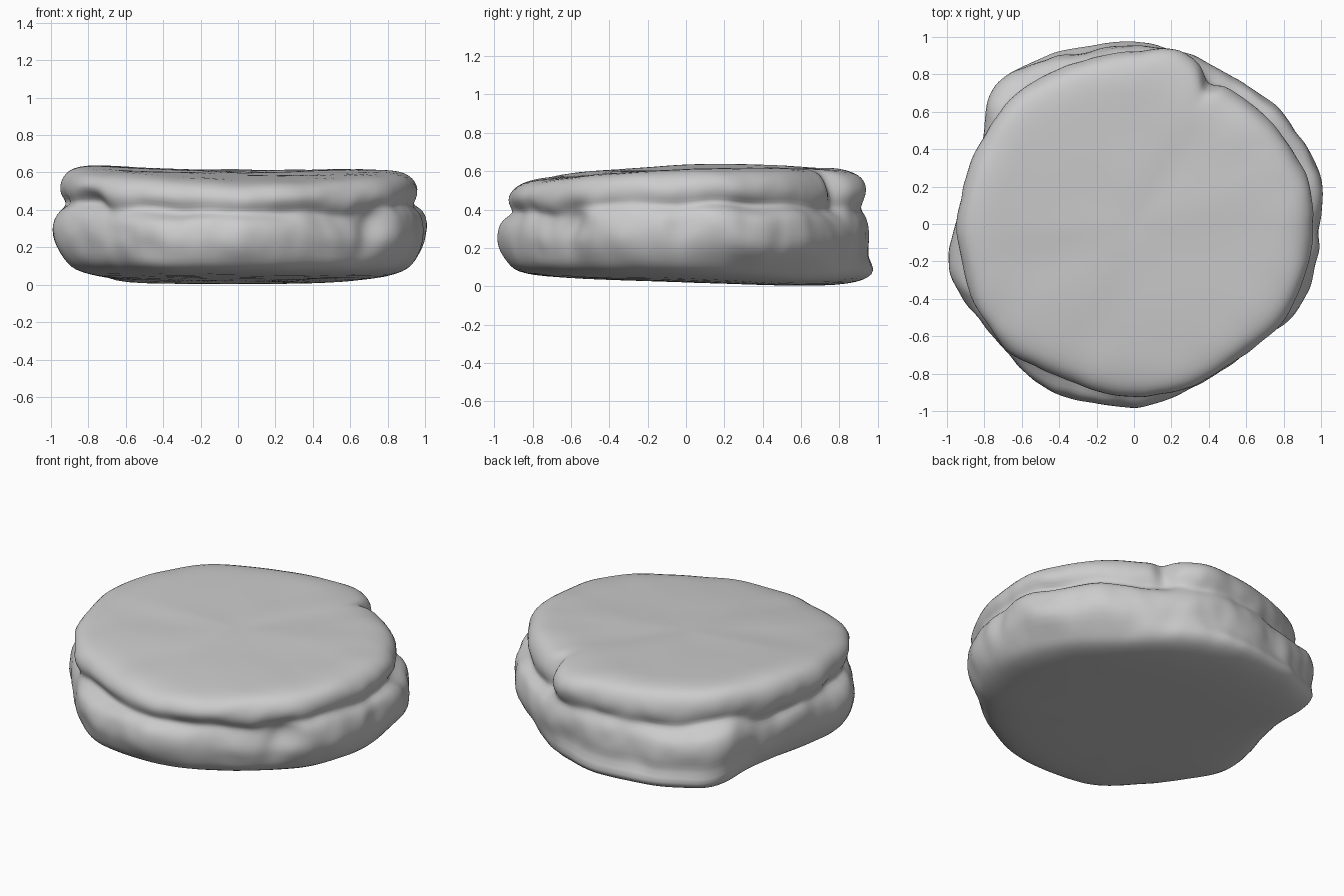
import bpy
import bmesh
import math
from mathutils import Vector, noise

cube = bpy.data.objects.get("Cube")
if cube:
    bpy.data.objects.remove(cube, do_unlink=True)

COLUMNS = 144

# Outline radii in hundredths, every 15 degrees from +x, for three levels
foot = [95, 94, 91, 89, 92, 96, 99, 100, 103, 105, 89, 85,
        90, 96, 95, 94, 97, 95, 93, 91, 89, 89, 94, 95]
belly = [100, 103, 101, 97, 95, 95, 96, 96, 100, 104, 93, 91,
         96, 102, 98, 97, 101, 98, 98, 94, 92, 92, 99, 100]
upper = [95, 95, 92, 89, 88, 95, 92, 91, 92, 94, 93, 93,
         94, 94, 95, 95, 91, 91, 92, 92, 91, 92, 95, 95]

# Vertical profile: outline, share of its radius, share of the height
profile = [(foot, .3, 0), (foot, .6, 0), (foot, .8, .01), (foot, .9, .035),
           (foot, .96, .07), (foot, 1, .14), (belly, .985, .25), (belly, 1, .35),
           (belly, 1, .45), (belly, .985, .55), (belly, .96, .61), (upper, .98, .66),
           (upper, 1, .72), (upper, 1.01, .8), (upper, .995, .88), (upper, .965, .94),
           (upper, .915, .98), (upper, .82, 1), (upper, .7, 1), (upper, .5, 1),
           (upper, .3, 1), (upper, .12, 1)]

# Dents: angle, height share, depth, angular width, height width
dents = [(-38, .5, .07, 5, .07), (-45, .52, .03, 9, .06), (214, .68, .06, 7, .08),
         (62, .9, .07, 3, .22), (232, .42, .025, 5, .08), (240, .3, .025, 5, .08),
         (20, .63, .04, 14, .05), (285, .68, .02, 12, .05),
         (245, .72, .02, 12, .05), (190, .64, .03, 12, .06)]


def outline(radii, angle):
    """Smooth closed interpolation of the radii."""
    s = angle / 15
    i, t = int(s), s % 1
    a, b, c, d = (radii[(i + k) % len(radii)] / 100 for k in (-1, 0, 1, 2))
    return b + t / 2 * (c - a + t * (2 * a - 5 * b + 4 * c - d + t * (3 * (b - c) + d - a)))


def height(x, y, share):
    low = max(0, .02 - .035 * y) + .04 * x ** 4
    high = .6 + .035 * y - .02 * y * y - .015 * x + .035 * x * x
    return low + (high - low) * share


def surface_point(radii, scale, share, angle):
    r = outline(radii, angle) * scale
    for at, level, depth, wide, tall in dents:
        off = (angle - at + 180) % 360 - 180
        r -= depth * scale ** 4 * math.exp(-(off / wide) ** 2 - ((share - level) / tall) ** 2)
    a = math.radians(angle)
    p = Vector((r * math.cos(a), r * math.sin(a), height(r * math.cos(a), r * math.sin(a), share)))
    # Doughy irregularity, strongest on the wall
    wall = 4 * share * (1 - share)
    bump = noise.noise(p * 5) * .02 + noise.noise(p * 11) * .016
    p.xy *= 1 + bump * wall
    p.z += noise.noise(p * 4) * (.01 if share > .1 else .003)
    p.z += noise.noise(Vector((p.x * 3, p.y * 3, 5))) * .04 * wall
    p.z = max(p.z, 0)
    return p


# Bun body with a pinched waist
bm = bmesh.new()
rings = [[bm.verts.new(surface_point(*row, 360 * i / COLUMNS)) for i in range(COLUMNS)]
         for row in profile]
for lower_ring, upper_ring in zip(rings, rings[1:]):
    for i in range(COLUMNS):
        j = (i + 1) % COLUMNS
        bm.faces.new((lower_ring[i], lower_ring[j], upper_ring[j], upper_ring[i]))
for ring, share in ((rings[0], 0), (rings[-1], 1)):
    centre = bm.verts.new((0, 0, height(0, 0, share)))
    for i in range(COLUMNS):
        bm.faces.new((ring[i], ring[(i + 1) % COLUMNS], centre))
bmesh.ops.recalc_face_normals(bm, faces=bm.faces)
for face in bm.faces:
    face.smooth = True
mesh = bpy.data.meshes.new("bun")
bm.to_mesh(mesh)
bm.free()
bun = bpy.data.objects.new("bun", mesh)
bpy.context.collection.objects.link(bun)
smooth = bun.modifiers.new("soft_surface", "SUBSURF")
smooth.levels = smooth.render_levels = 1

# Plain grey finish
grey = bpy.data.materials.new("plain_grey")
grey.use_nodes = True
colour = (.6, .6, .6, 1)
grey.diffuse_color = colour
grey.node_tree.nodes["Principled BSDF"].inputs["Base Color"].default_value = colour
mesh.materials.append(grey)
